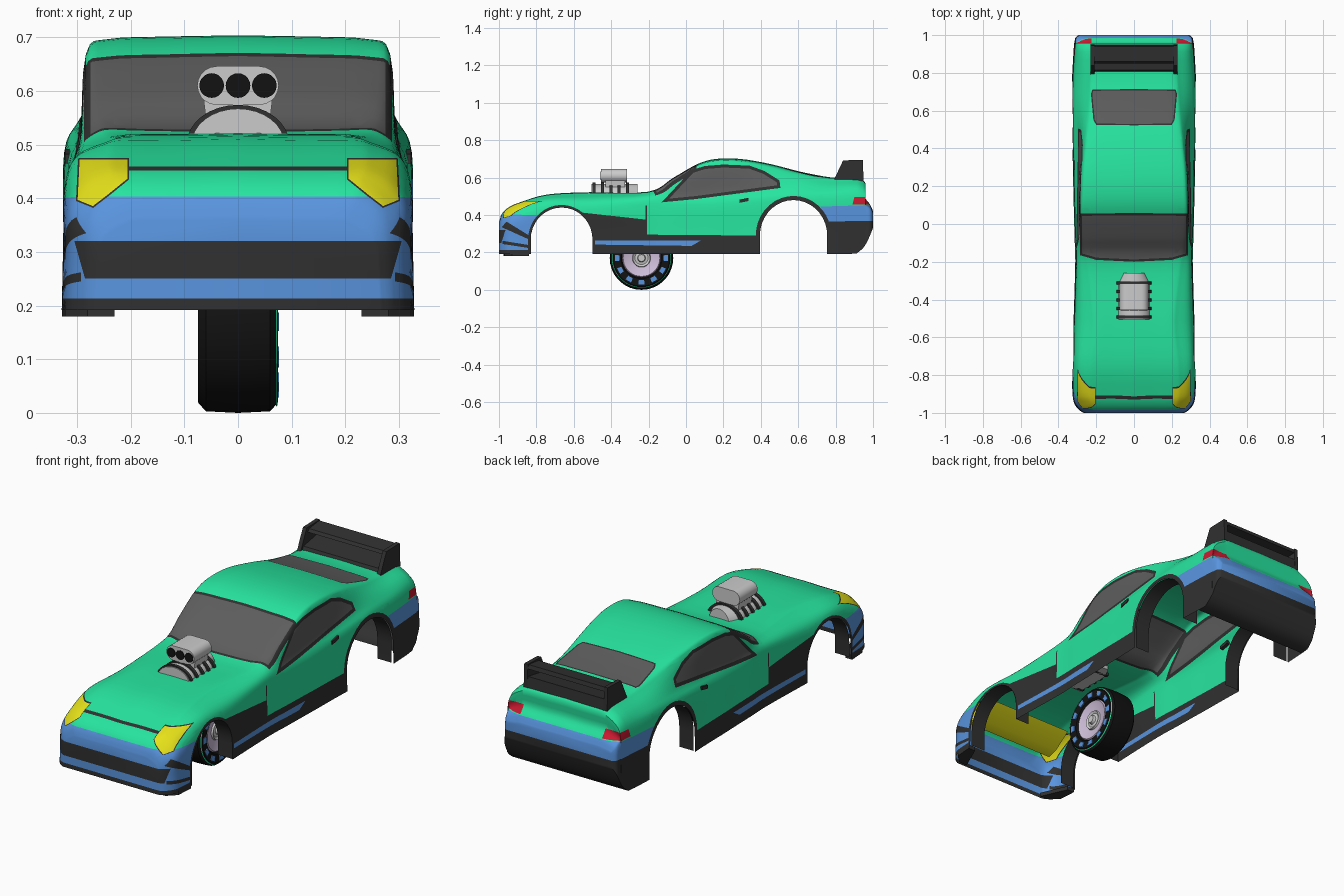
import bpy, bmesh
from math import sin, cos, pi, radians
from mathutils import Vector

if "Cube" in bpy.data.objects:
    bpy.data.objects.remove(bpy.data.objects["Cube"])

COLS = dict(green=(.02, .78, .35), blue=(.1, .3, .74), black=(.03, .03, .03), glass=(.11, .11, .11),
            yellow=(.8, .76, .01), red=(.6, .01, .03), rim=(.62, .52, .7), tyre=(.006, .006, .006))
MATS = {}
for n, c in COLS.items():
    MATS[n] = bpy.data.materials.new(n)
    MATS[n].diffuse_color = (*c, 1)
NAMES = list(COLS)


def finish(name, bm, mats=(), mirror=False, angle=35):
    bmesh.ops.recalc_face_normals(bm, faces=bm.faces[:])
    me = bpy.data.meshes.new(name)
    bm.to_mesh(me)
    bm.free()
    for m in mats:
        me.materials.append(MATS[m])
    me.shade_smooth()
    me.set_sharp_from_angle(angle=radians(angle))
    ob = bpy.data.objects.new(name, me)
    bpy.context.collection.objects.link(ob)
    if mirror:
        ob.modifiers.new("Mirror", 'MIRROR')
    return ob


def v3(axis, a, b, c):
    l = [a, b]
    l.insert(axis, c)
    return Vector(l)


def prism(name, axis, prof, lo, hi, mat=None, mirror=False, taper=1):
    """Extrude a 2D profile along an axis, optionally narrowing in x."""
    bm = bmesh.new()
    a, b = ([bm.verts.new(v3(axis, p * t, q, d)) for p, q in prof] for d, t in ((lo, 1), (hi, taper)))
    a, b = list(a), list(b)
    bm.faces.new(a)
    bm.faces.new(b)
    for i in range(len(a)):
        bm.faces.new((a[i - 1], a[i], b[i], b[i - 1]))
    return finish(name, bm, [mat] if mat else [], mirror)


def lathe(name, prof, mat, centre, steps=36):
    """Spin an (x, radius) profile around a sideways axle."""
    bm = bmesh.new()
    vs = [bm.verts.new((x, centre[0], centre[1] + r)) for x, r in prof]
    es = [bm.edges.new(p) for p in zip(vs, vs[1:])]
    bmesh.ops.spin(bm, geom=vs + es, cent=(0, *centre), axis=(1, 0, 0), angle=2 * pi, steps=steps)
    bmesh.ops.remove_doubles(bm, verts=bm.verts[:], dist=1e-5)
    return finish(name, bm, [mat] if mat else [])


def smooth_path(pts, n):
    """Catmull-Rom points through lists of equal-length tuples."""
    P = [pts[0]] + list(pts) + [pts[-1]]
    out = []
    for i in range(1, len(P) - 2):
        for k in range(n):
            t = k / n
            out.append(tuple(.5 * (2 * b + (c - a) * t + (2 * a - 5 * b + 4 * c - d) * t * t
                                   + (3 * b - a - 3 * c + d) * t ** 3)
                             for a, b, c, d in zip(*P[i - 1:i + 3])))
    return out + [tuple(pts[-1])]


def ellipse(cx, cz, rx, rz, a0, a1, n):
    return [(cx + rx * cos(a0 + (a1 - a0) * i / n), cz + rz * sin(a0 + (a1 - a0) * i / n)) for i in range(n + 1)]


# Body stations: y, side width, belt z, cabin base x/z, roof edge x/z, top z
STATIONS = [
    (-1.0, .262, .30, .245, .33, .21, .35, .36), (-.985, .287, .33, .267, .37, .23, .395, .405),
    (-.95, .313, .36, .283, .40, .24, .43, .44), (-.89, .323, .385, .293, .435, .25, .46, .467),
    (-.74, .326, .42, .303, .475, .25, .50, .51), (-.51, .317, .43, .29, .48, .23, .51, .522),
    (-.2, .308, .44, .295, .49, .26, .515, .525), (-.07, .312, .45, .295, .505, .282, .572, .598),
    (.06, .315, .455, .294, .515, .285, .645, .672), (.16, .318, .46, .294, .525, .283, .67, .70),
    (.29, .32, .47, .294, .53, .278, .668, .70), (.45, .325, .48, .297, .535, .265, .64, .673),
    (.61, .327, .485, .30, .54, .255, .60, .632), (.77, .325, .485, .295, .54, .245, .58, .602),
    (.945, .315, .48, .29, .54, .24, .575, .59), (.955, .312, .45, .29, .47, .24, .495, .50),
    (.985, .308, .42, .29, .44, .24, .452, .455), (1.0, .29, .40, .28, .41, .24, .415, .42)]
bm = bmesh.new()
rows = []
for y, W, zb, wg, zg, wr, zr, zt in smooth_path(STATIONS, 4):
    z0 = .192 + 14 * max(0, y - .9) ** 2
    sec = smooth_path([(W + .003, z0), (W, (z0 + zb) / 2), (W - .003, zb), (wg, zg), (wr, zr),
                       (wr * .86, zr + .78 * (zt - zr)), (wr * .45, zt - .002), (0, zt)], 4)
    rows.append([bm.verts.new((x, y, z)) for x, z in sec])
for r, s in zip(rows, rows[1:]):
    for j in range(len(r) - 1):
        bm.faces.new((r[j], r[j + 1], s[j + 1], s[j]))
# Nose cap, tail cap and the rounded skin under the rear bumper
low = [(r, bm.verts.new((0, r[0].co.y, r[0].co.z))) for r in rows if r[0].co.y > .85]
for (r, a), (s, b) in zip(low, low[1:]):
    bm.faces.new((r[0], s[0], b, a))
bm.faces.new(rows[-1] + [low[-1][1]])
bm.faces.new(rows[0] + [bm.verts.new((0, -1, rows[0][0].co.z))])


def clip(axis, poly, lo, hi, inset=0):
    """Cut a convex outline into the body and return the faces inside it."""
    mid = sum((Vector(p) for p in poly), Vector((0, 0))) / len(poly)
    planes = [(v3(axis, 0, 0, lo), v3(axis, 0, 0, 1)), (v3(axis, 0, 0, hi), v3(axis, 0, 0, -1))]
    for p, q in zip(poly, poly[1:] + poly[:1]):
        n = Vector((p[1] - q[1], q[0] - p[0])).normalized()
        if n.dot(mid - Vector(p)) < 0:
            n = -n
        c = Vector(p) + n * inset
        planes.append((v3(axis, c.x, c.y, 0), v3(axis, n.x, n.y, 0)))
    ia, ib = [i for i in range(3) if i != axis]
    box = [(ia, min(p[0] for p in poly), max(p[0] for p in poly)),
           (ib, min(p[1] for p in poly), max(p[1] for p in poly)), (axis, lo, hi)]
    faces = [f for f in bm.faces if all(max(v.co[i] for v in f.verts) >= a and min(v.co[i] for v in f.verts) <= b
                                        for i, a, b in box)]
    for co, no in planes:
        geom = list({v for f in faces for v in f.verts}) + list({e for f in faces for e in f.edges}) + faces
        if not faces:
            break
        r = bmesh.ops.bisect_plane(bm, geom=geom, dist=1e-5, plane_co=co, plane_no=no)
        faces = [f for f in r['geom'] if isinstance(f, bmesh.types.BMFace)
                 and (f.calc_center_median() - co).dot(no) > 0]
    return faces


def paint(mat, axis, poly, lo, hi, inset=0):
    for f in clip(axis, poly, lo, hi, inset):
        f.material_index = NAMES.index(mat)


def arch(c, z, ry, rz):
    return ellipse(c, z, ry, rz, 0, pi, 18) + [(c - ry, .1), (c + ry, .1)]


# Painted bands: front bumper, sills, rear bumper
paint('blue', 0, [(-1.1, .1), (-.79, .1), (-.79, .40), (-1.1, .405)], -1, 1)
paint('black', 1, [(-.1, .25), (.285, .25), (.305, .32), (-.1, .32)], -1.1, -.9)
paint('black', 0, [(-.985, .335), (-.96, .365), (-.83, .285), (-.83, .265)], .28, 1)
paint('black', 0, [(-.98, .245), (-.83, .222), (-.83, .238), (-.98, .262)], .29, 1)
paint('black', 0, [(-1.1, .1), (-.79, .1), (-.79, .213), (-1.1, .213)], -1, 1)
paint('black', 0, [(-.62, .42), (-.21, .375), (-.21, .1), (-.62, .1)], .2, 1)
paint('black', 0, [(-.21, .295), (.42, .29), (.42, .1), (-.21, .1)], .2, 1)
paint('blue', 0, [(-.5, .264), (.08, .264), (.03, .235), (-.5, .242)], .2, 1)
paint('black', 0, [(-.216, .29), (-.209, .29), (-.209, .45), (-.216, .45)], .2, 1)
paint('black', 0, [(.72, .1), (1.1, .1), (1.1, .37), (.72, .365)], -1, 1)
paint('blue', 0, [(.72, .365), (1.1, .37), (1.1, .457), (.72, .445)], -1, 1)
# Lights and hood seam
paint('red', 0, [(.89, .457), (1.1, .457), (1.1, .50), (.90, .495)], .225, 1)
paint('black', 1, [(-.1, .452), (.21, .452), (.21, .459), (-.1, .459)], -1.1, -.7)
LAMP = [(.203, .475), (.298, .475), (.302, .395), (.27, .382), (.24, .405), (.203, .435)]
paint('black', 1, LAMP, -1, -.77)
paint('yellow', 1, LAMP, -1, -.775, .003)
# Windows with black frames
SIDE = [(-.13, .468), (.03, .64), (.1, .662), (.2, .67), (.34, .664), (.42, .635), (.5, .585), (.505, .545), (.05, .485)]
SCREEN = [(-.2, -.2), (.0, -.2), (.2, -.19), (.287, -.165), (.287, .055), (-.2, .06)]
REAR = [(-.2, .52), (.2, .525), (.215, .55), (.228, .69), (.22, .712), (-.2, .716)]
for axis, poly, lo, inset in ((2, SCREEN, .45, .012), (0, SIDE, .23, .016), (2, REAR, .5, .007)):
    paint('black', axis, poly, lo, 1)
    paint('glass', axis, poly, lo, 1, inset)
# Wheel arches: black lip, then opening
ARCHES = ((-.665, .27, .165, .17, .014), (.575, .29, .18, .19, .022))
for c, z, ry, rz, lip in ARCHES:
    paint('black', 0, arch(c, z, ry + lip, rz + lip), .15, 1)
    bmesh.ops.delete(bm, geom=clip(0, arch(c, z, ry, rz), .15, 1), context='FACES')
finish("body_shell", bm, NAMES, True, 40)

# Arch liners folding inward
bm = bmesh.new()
for c, z, ry, rz, lip in ARCHES:
    path = [(c + ry, .195)] + ellipse(c, z, ry, rz, 0, pi, 18) + [(c - ry, .195)]
    pairs = [[bm.verts.new((x, a, b)) for x in (.24, .319)] for a, b in path]
    for p, q in zip(pairs, pairs[1:]):
        bm.faces.new((p[0], p[1], q[1], q[0]))
finish("arch_liners", bm, ['black'], True)
prism("front_splitter", 2, [(.23, -.975), (.28, -.97), (.322, -.93), (.328, -.84), (.29, -.84)], .18, .2, 'black', True)
prism("lamp_housing", 0, [(-.93, .385), (-.90, .43), (-.79, .465), (-.88, .40)], -.25, .25, 'yellow')
prism("door_handle", 0, [(.285, .465), (.335, .475), (.335, .492), (.285, .482)], .30, .322, 'black', True)

# Rear spoiler
prism("spoiler_endplate", 0, [(.79, .585), (.82, .65), (.84, .692), (.945, .695), (.95, .58)], .21, .23, 'black', True)
prism("spoiler_wing", 0, [(.85, .668), (.86, .682), (.94, .692), (.945, .672)], -.215, .215, 'black')
prism("spoiler_base", 0, [(.80, .585), (.815, .612), (.945, .635), (.95, .58)], -.215, .215, 'black')

# Engine: dome, ribs, neck, scoop with three intakes
prism("blower_dome", 1, ellipse(0, .50, .087, .067, 0, pi, 16), -.505, -.32)
prism("blower_tail", 1, ellipse(0, .50, .087, .067, 0, pi, 16), -.32, -.26, taper=.65)
for i in range(5):
    y = -.5 + i * .045
    prism("blower_rib", 1, ellipse(0, .50, .096, .074, 0, pi, 16), y, y + .016, 'black')
prism("scoop_neck", 1, [(-.06, .55), (.06, .55), (.066, .60), (-.066, .60)], -.43, -.325)
stadium = ellipse(.04, .61, .036, .036, -pi / 2, pi / 2, 10) + ellipse(-.04, .61, .036, .036, pi / 2, 1.5 * pi, 10)
prism("scoop", 1, stadium, -.455, -.315)
for x in (-.049, 0, .049):
    prism("scoop_intake", 1, ellipse(x, .61, .023, .023, 0, 2 * pi * 19 / 20, 19), -.458, -.44, 'tyre')

# Single wheel
C = (-.238, .17)
lathe("tyre", [(-.055, .10), (-.07, .115), (-.075, .15), (-.06, .167), (0, .17), (.06, .167), (.075, .15),
               (.07, .11), (.055, .10), (-.055, .10)], 'tyre', C)
lathe("tyre_stripe", [(.0705, .1585), (.0735, .1555)], 'green', C)
lathe("rim", [(.058, .104), (.066, .098), (.06, .085), (.052, .045)], 'rim', C)
lathe("hub", [(.05, .05), (.062, .046), (.055, .035), (.058, .022), (.072, .018), (.072, 0)], None, C)
for i in range(12):
    a = 2 * pi * i / 12
    quad = [(C[0] + r * cos(a + d), C[1] + r * sin(a + d)) for r, d in
            ((.118, -.12), (.142, -.12), (.142, .12), (.118, .12))]
    prism("tyre_mark", 0, quad, .068, .0765, 'blue')

for m in bpy.data.materials:
    if m.users and not m.is_grease_pencil:
        m.use_nodes = True
        m.node_tree.nodes["Principled BSDF"].inputs["Base Color"].default_value = m.diffuse_color
